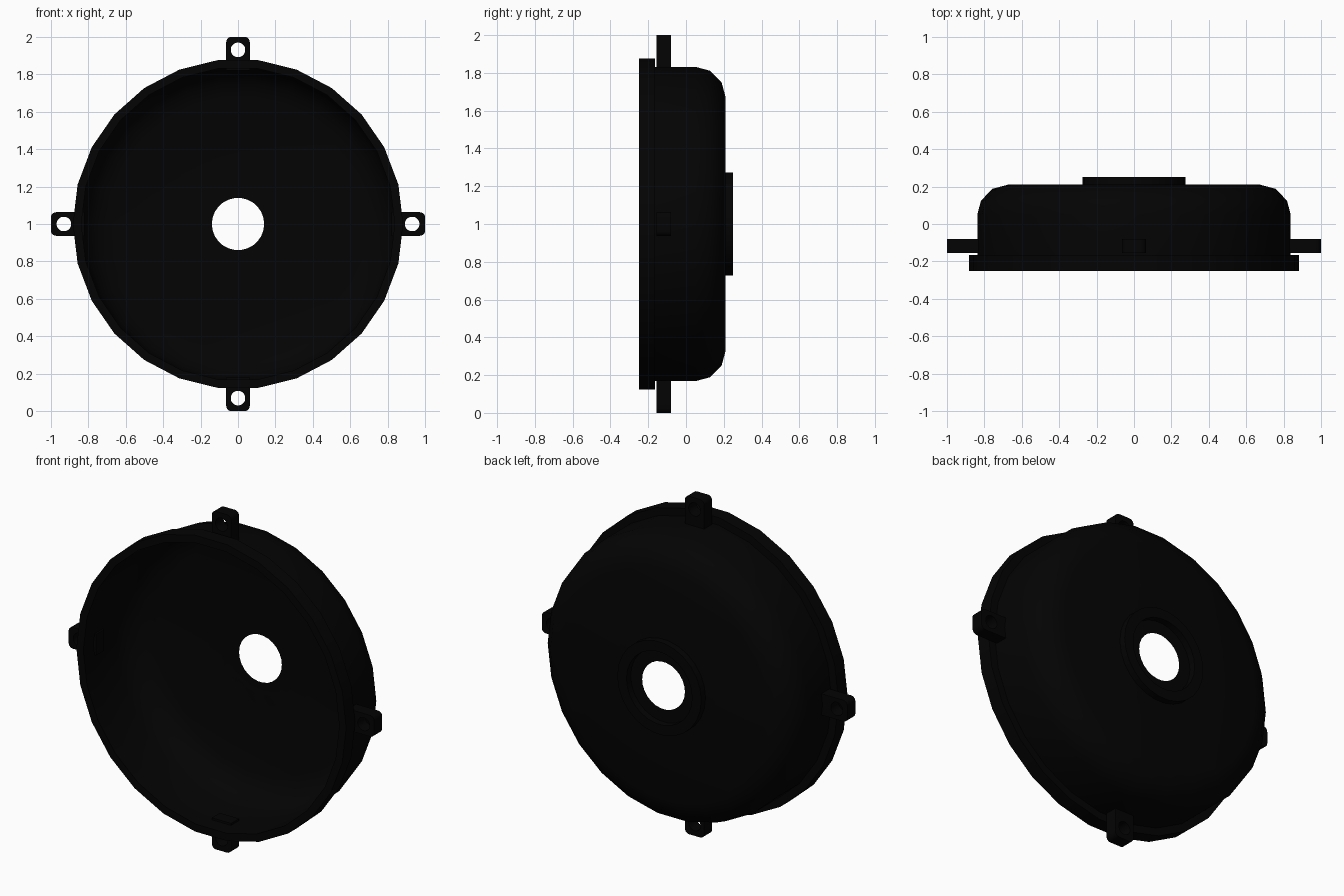
import bpy, bmesh
from math import cos, sin, pi, radians

if "Cube" in bpy.data.objects:
    bpy.data.objects.remove(bpy.data.objects["Cube"])

mat = bpy.data.materials.new("black")
mat.diffuse_color = (0.001, 0.001, 0.001, 1)
mat.use_nodes = True
mat.node_tree.nodes["Principled BSDF"].inputs["Base Color"].default_value = mat.diffuse_color


def skin(name, rings, close):
    """Quads between consecutive closed rings of points; close joins last to first."""
    bm = bmesh.new()
    vs = [[bm.verts.new(p) for p in r] for r in rings]
    n = len(vs[0])
    for i in range(len(vs) if close else len(vs) - 1):
        a, b = vs[i], vs[(i + 1) % len(vs)]
        for j in range(n):
            k = (j + 1) % n
            bm.faces.new((a[j], a[k], b[k], b[j]))
    bmesh.ops.recalc_face_normals(bm, faces=bm.faces)
    me = bpy.data.meshes.new(name)
    bm.to_mesh(me)
    bm.free()
    ob = bpy.data.objects.new(name, me)
    bpy.context.collection.objects.link(ob)
    me.materials.append(mat)
    bpy.ops.object.select_all(action='DESELECT')
    bpy.context.view_layer.objects.active = ob
    ob.select_set(True)
    bpy.ops.object.shade_smooth_by_angle(angle=radians(32))


def lathe(name, profile, close=True, n=26):
    """Revolve a (radius, y) profile around the y axis at z = 1."""
    skin(name, [[(r * cos(2 * pi * j / n), y, 1 + r * sin(2 * pi * j / n))
                 for j in range(n)] for r, y in profile], close)


# Thin dish shell with rounded shoulder and central hole
lathe("dish_shell", [
    (0.838, -0.165), (0.838, 0.05), (0.818, 0.125), (0.757, 0.188),
    (0.675, 0.21), (0.14, 0.21)], close=False)

# Rim band around the open front
lathe("rim_band", [(0.883, -0.25), (0.883, -0.165), (0.838, -0.165), (0.838, -0.25)])

# Raised hub ring around the hole at the back
lathe("hub_ring", [(0.275, 0.21), (0.275, 0.25), (0.215, 0.25), (0.215, 0.21)])


def tab(name, turn):
    """Rounded mounting lug with a bolt hole, pointing out at angle turn."""
    half, inner, outer, hole, per = 0.063, 0.82, 1.0, 0.039, 6
    edge, circle = [], []
    for q, (sx, sz) in enumerate([(1, 1), (-1, 1), (-1, -1), (1, -1)]):
        r = 0.027 if sx > 0 else 0.001
        cx = outer - r if sx > 0 else inner + r
        for i in range(per):
            a = (q + i / (per - 1)) * pi / 2
            edge.append((cx + r * cos(a), sz * (half - r) + r * sin(a)))
            b = (q + (i + 0.5) / per) * pi / 2
            circle.append((0.931 + hole * cos(b), hole * sin(b)))

    def place(loop, y):
        return [(u * cos(turn) - v * sin(turn), y,
                 1 + u * sin(turn) + v * cos(turn)) for u, v in loop]
    y0, y1 = -0.155, -0.08
    skin(name, [place(edge, y0), place(edge, y1),
                place(circle, y1), place(circle, y0)], True)


# Four mounting lugs
for i, side in enumerate(["right", "top", "left", "bottom"]):
    tab("mounting_lug_" + side, i * pi / 2)
